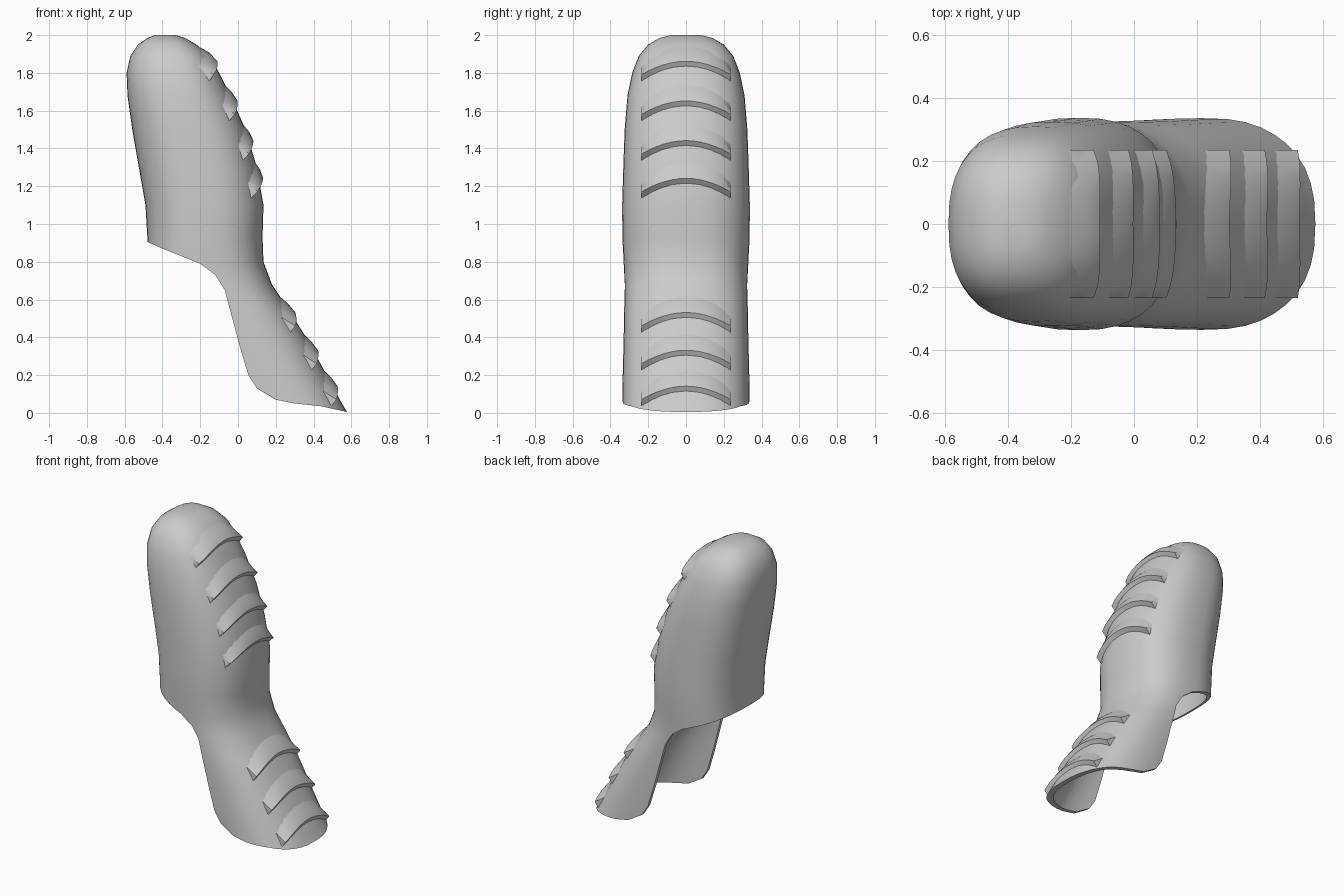
import bpy, bmesh, math

cube = bpy.data.objects.get("Cube")
if cube:
    bpy.data.objects.remove(cube, do_unlink=True)

SIDES = 40
POWER = 2.5      # squareness of the cross-section
WALL = 0.025     # shell thickness

# Body sections: height, back x, front x, half width
SECTIONS = [
    (2.0, -.44, -.33, .08), (1.985, -.48, -.28, .14), (1.95, -.53, -.22, .2),
    (1.89, -.57, -.15, .25), (1.8, -.59, -.1, .285), (1.68, -.585, -.04, .31),
    (1.5, -.56, .04, .325), (1.3, -.525, .1, .332), (1.1, -.49, .135, .338),
    (.93, -.48, .13, .337), (.8, -.48, .135, .33), (.68, -.45, .18, .326),
    (.56, -.35, .26, .327), (.4, -.27, .36, .33), (.2, -.2, .47, .335),
    (.05, -.1, .55, .337), (-.2, 0, .7, .337),
]

# Side outline of the opening at the back and bottom
OPENING = [
    (-.9, .905), (-.48, .905), (-.4, .87), (-.2, .79), (-.12, .73), (-.07, .65),
    (-.03, .5), (.01, .35), (.055, .2), (.1, .13), (.2, .07), (.3, .05),
    (.44, .035), (.6, 0), (.9, 0), (.9, -.6), (-.9, -.6),
]

grey = bpy.data.materials.new("light grey")
grey.use_nodes = True
grey.diffuse_color = (.6, .6, .6, 1)
grey.node_tree.nodes["Principled BSDF"].inputs["Base Color"].default_value = (.6, .6, .6, 1)


def loft(name, rings):
    """Closed solid skinned through a list of equal-length rings."""
    bm = bmesh.new()
    loops = [[bm.verts.new(p) for p in ring] for ring in rings]
    for a, b in zip(loops, loops[1:]):
        for i in range(len(a)):
            j = (i + 1) % len(a)
            bm.faces.new((a[i], a[j], b[j], b[i]))
    bm.faces.new(loops[0])
    bm.faces.new(loops[-1])
    bmesh.ops.recalc_face_normals(bm, faces=bm.faces)
    mesh = bpy.data.meshes.new(name)
    bm.to_mesh(mesh)
    bm.free()
    mesh.materials.append(grey)
    obj = bpy.data.objects.new(name, mesh)
    bpy.context.collection.objects.link(obj)
    return obj


def activate(obj):
    bpy.ops.object.select_all(action='DESELECT')
    obj.select_set(True)
    bpy.context.view_layer.objects.active = obj


def smooth(obj, degrees):
    activate(obj)
    bpy.ops.object.shade_smooth_by_angle(angle=math.radians(degrees))


def squash(v):
    return math.copysign(abs(v) ** (2 / POWER), v)


def body(name, inset):
    rings = []
    for z, back, front, width in SECTIONS:
        mid, depth = (back + front) / 2, (front - back) / 2 - inset
        angles = [math.tau * i / SIDES for i in range(SIDES)]
        rings.append([(mid + depth * squash(math.cos(a)),
                       (width - inset) * squash(math.sin(a)), z - inset) for a in angles])
    return loft(name, rings)


def front_x(y, z):
    """Position of the front surface of the body."""
    for (z1, *upper), (z0, *lower) in zip(SECTIONS, SECTIONS[1:]):
        if z >= z0:
            break
    t = min(1, (z - z0) / (z1 - z0))
    back, front, width = [lo + (up - lo) * t for lo, up in zip(lower, upper)]
    k = min(1, abs(y) / width)
    return (back + front) / 2 + (front - back) / 2 * (1 - k ** POWER) ** (1 / POWER)


# Hollow shell, open at the back of the lower half
shell = body("guard_shell", 0)
hollow = body("hollow_cutter", WALL)
opening = loft("opening_cutter", [[(x, y, z) for x, z in OPENING] for y in (-.6, .6)])
for cutter in (hollow, opening):
    cutter.hide_render = True
    activate(shell)
    mod = shell.modifiers.new("cut", 'BOOLEAN')
    mod.operation = 'DIFFERENCE'
    mod.solver = 'EXACT'
    mod.object = cutter
    bpy.ops.object.modifier_apply(modifier=mod.name)
    bpy.data.objects.remove(cutter, do_unlink=True)
smooth(shell, 40)


# Overlapping arched ridges with drooping pointed ends
def ridge(name, base):
    rings = []
    for i in range(-6, 7):
        u = i / 6
        y = .235 * u
        lip = base + .075 * (1 - u * u)
        size = 1 - .35 * u ** 4
        tip = .016 * abs(u) ** 3
        section = [(.11 * size, -.008), (.05 * size, .014), (0, .022 + tip),
                   (-.03, -.012)]
        ring = []
        for rise, out in section:
            z = lip + rise
            ring.append((front_x(y, z) + out, y, z + out * .3))
        rings.append(ring)
    smooth(loft(name, rings), 50)


for i, base in enumerate((1.78, 1.57, 1.36, 1.16)):
    ridge(f"upper_ridge_{i + 1}", base)
for i, base in enumerate((.45, .25, .06)):
    ridge(f"lower_ridge_{i + 1}", base)
